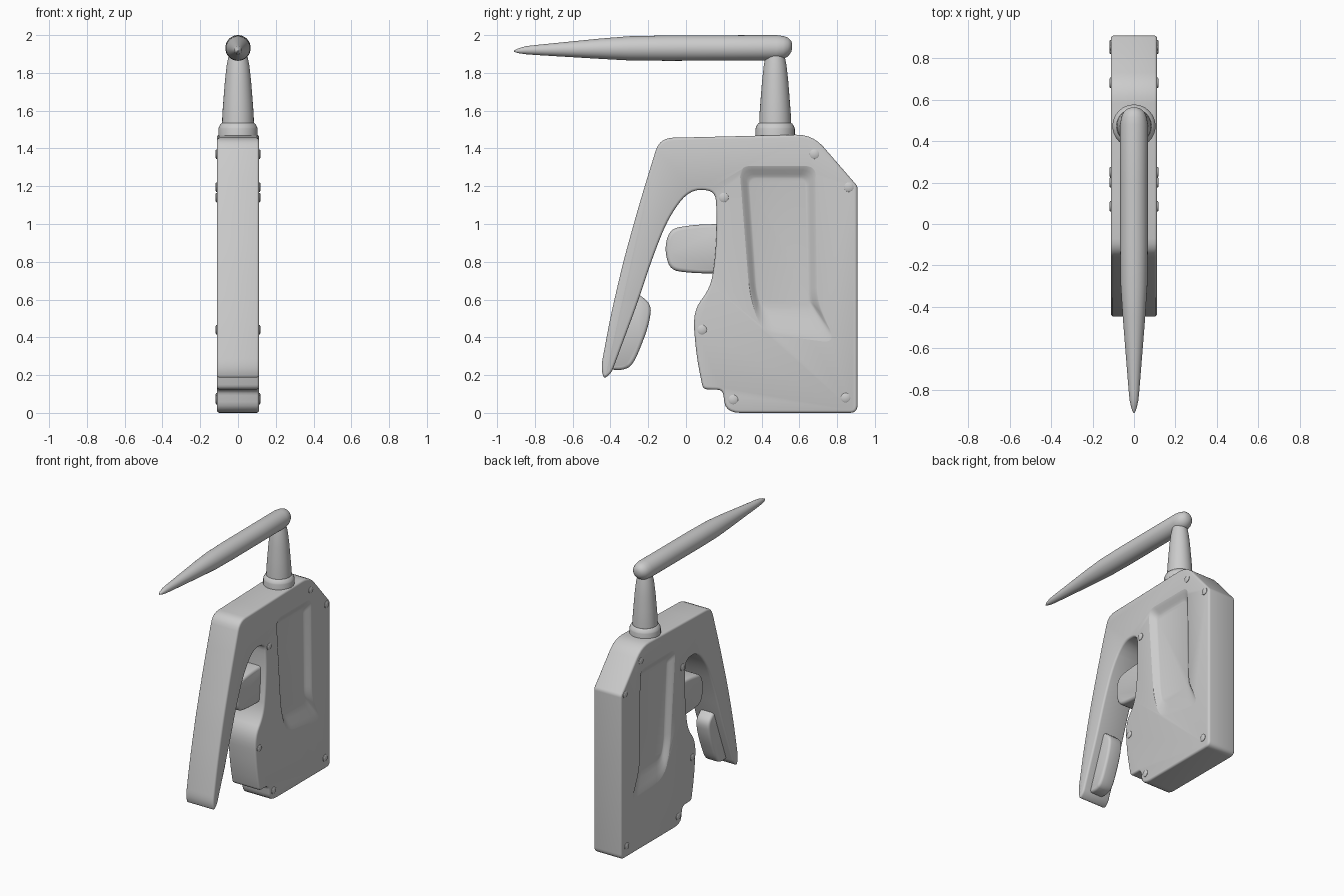
import bpy, bmesh, math
from mathutils import Vector

if "Cube" in bpy.data.objects:
    bpy.data.objects.remove(bpy.data.objects["Cube"])


def finish(name, rings, cap=True, angle=35):
    """Skin a list of equal-length closed rings into a smooth-shaded object."""
    bm = bmesh.new()
    add_skin(bm, rings, cap)
    return to_object(name, bm, angle)


def add_skin(bm, rings, cap=True):
    vs = [[bm.verts.new(p) for p in r] for r in rings]
    n = len(vs[0])
    for a, b in zip(vs, vs[1:]):
        for i in range(n):
            j = (i + 1) % n
            bm.faces.new((a[i], a[j], b[j], b[i]))
    if cap:
        bm.faces.new(vs[0][::-1])
        bm.faces.new(vs[-1])


def to_object(name, bm, angle=35):
    bmesh.ops.recalc_face_normals(bm, faces=bm.faces)
    me = bpy.data.meshes.new(name)
    bm.to_mesh(me)
    bm.free()
    ob = bpy.data.objects.new(name, me)
    bpy.context.collection.objects.link(ob)
    smooth(ob, angle)
    return ob


def smooth(ob, angle=35):
    bpy.ops.object.select_all(action='DESELECT')
    ob.select_set(True)
    bpy.context.view_layer.objects.active = ob
    bpy.ops.object.shade_smooth_by_angle(angle=math.radians(angle))


def fillet(points, steps=5):
    """Round each (y, z, radius) corner of a closed profile."""
    out, n = [], len(points)
    for i, (y, z, r) in enumerate(points):
        p = Vector((y, z))
        a, b = Vector(points[i - 1][:2]) - p, Vector(points[(i + 1) % n][:2]) - p
        pa = p + a.normalized() * min(r, a.length * .48)
        pb = p + b.normalized() * min(r, b.length * .48)
        for k in range(steps + 1):
            t = k / steps
            out.append(pa * (1 - t) ** 2 + p * 2 * t * (1 - t) + pb * t * t)
    return out


def inset(pts, d):
    """Move a closed profile inward by d."""
    n = len(pts)
    area = sum(pts[i - 1].cross(pts[i]) for i in range(n))
    s = 1 if area > 0 else -1
    res = []
    for i in range(n):
        t = (pts[(i + 1) % n] - pts[i - 1]).normalized()
        res.append(pts[i] + Vector((-t.y, t.x)) * s * d)
    return res


def slab(name, points, half, edge):
    """Profile extruded across x with rounded rims."""
    pts = fillet(points)
    rims = [(half - edge * (1 - math.sin(a)), edge * (1 - math.cos(a)))
            for a in (0, math.pi / 6, math.pi / 3, math.pi / 2)]
    rows = [(-x, d) for x, d in rims[::-1]] + rims
    return finish(name, [[(x, p.x, p.y) for p in inset(pts, d)] for x, d in rows])


def circle(r, c, u, v, n=32):
    return [Vector(c) + r * (math.cos(2 * math.pi * i / n) * Vector(u)
            + math.sin(2 * math.pi * i / n) * Vector(v)) for i in range(n)]


X, Y, Z = (1, 0, 0), (0, 1, 0), (0, 0, 1)

# Body with front hand guard
body = slab("body", [
    (-.435, .18, .02), (-.45, .24, .05), (-.40, .51, .12), (-.33, .81, .12),
    (-.24, 1.13, .12), (-.14, 1.455, .07), (.20, 1.463, .1), (.67, 1.475, .09),
    (.908, 1.20, .015), (.908, 0, .04), (.21, 0, .08), (.195, .122, .03),
    (.09, .125, .025), (.055, .30, .1), (.035, .54, .1), (.13, .66, .12),
    (.155, .82, .1), (.165, 1.02, .1), (.155, 1.175, .05), (.02, 1.185, .1),
    (-.09, 1.04, .1), (-.175, .83, .12), (-.25, .60, .12), (-.395, .21, .03)],
    .112, .014)

# Recessed palm grip on both sides
outer = fillet([(.28, 1.31, .06), (.69, 1.31, .06), (.70, .58, .08),
                (.80, .36, .08), (.40, .42, .1), (.335, .62, .1)])
inner = fillet([(.335, 1.24, .04), (.635, 1.24, .04), (.645, .62, .05),
                (.66, .57, .05), (.40, .56, .05), (.375, .64, .05)])
bm = bmesh.new()
for s in (-1, 1):
    add_skin(bm, [[(s * x, *(o.lerp(i, t))) for o, i in zip(outer, inner)]
                  for x, t in ((.15, -.02), (.113, 0), (.109, .15), (.101, .35),
                               (.088, .65), (.080, .85), (.077, 1))])
cutter = to_object("grip_cutter", bm)
cutter.hide_render = True
mod = body.modifiers.new("grip", 'BOOLEAN')
mod.operation, mod.solver, mod.object = 'DIFFERENCE', 'EXACT', cutter
bpy.context.view_layer.objects.active = body
bpy.ops.object.modifier_apply(modifier="grip")
bpy.data.objects.remove(cutter)
smooth(body)

# Trigger button and pad inside the guard
slab("trigger", [(.2, 1.0, .01), (.05, .997, .08), (-.085, .975, .05),
                 (-.115, .87, .08), (-.085, .755, .05), (.05, .738, .08),
                 (.2, .74, .01)], .07, .02)
slab("guard_pad", [(-.27, .62, .02), (-.245, .625, .02), (-.18, .57, .05),
                   (-.20, .45, .08), (-.28, .25, .08), (-.34, .225, .05),
                   (-.40, .23, .02)], .055, .018)

# Screw heads on both sides
bm = bmesh.new()
for y, z in ((.68, 1.37), (.862, 1.195), (.20, 1.14), (.085, .44), (.25, .07), (.845, .08)):
    for s in (-1, 1):
        add_skin(bm, [circle(r, (s * x, y, z), Y, Z, 20)
                      for x, r in ((.095, .025), (.115, .025), (.119, .019))])
to_object("screws", bm)

# Collar and neck
finish("collar", [circle(r, (0, .472, z), X, Y) for z, r in
                  ((1.44, .104), (1.505, .104), (1.512, .102), (1.53, .092), (1.535, .085))])
finish("neck", [circle(r, (0, .472, z), X, Y) for z, r in
                ((1.50, .085), (1.58, .083), (1.66, .077), (1.76, .069),
                 (1.84, .060), (1.875, .053), (1.92, .045))])

# Folded tapering antenna
finish("antenna", [circle(r, (0, y, z), X, Z) for y, z, r in
                   ((.562, 1.942, .012), (.557, 1.94, .03), (.54, 1.937, .05),
                    (.515, 1.934, .061), (.48, 1.933, .067), (.2, 1.932, .067),
                    (-.1, 1.931, .067), (-.3, 1.930, .064), (-.45, 1.928, .054),
                    (-.65, 1.924, .038), (-.8, 1.921, .026), (-.85, 1.92, .021),
                    (-.89, 1.917, .012), (-.91, 1.915, .003))])
